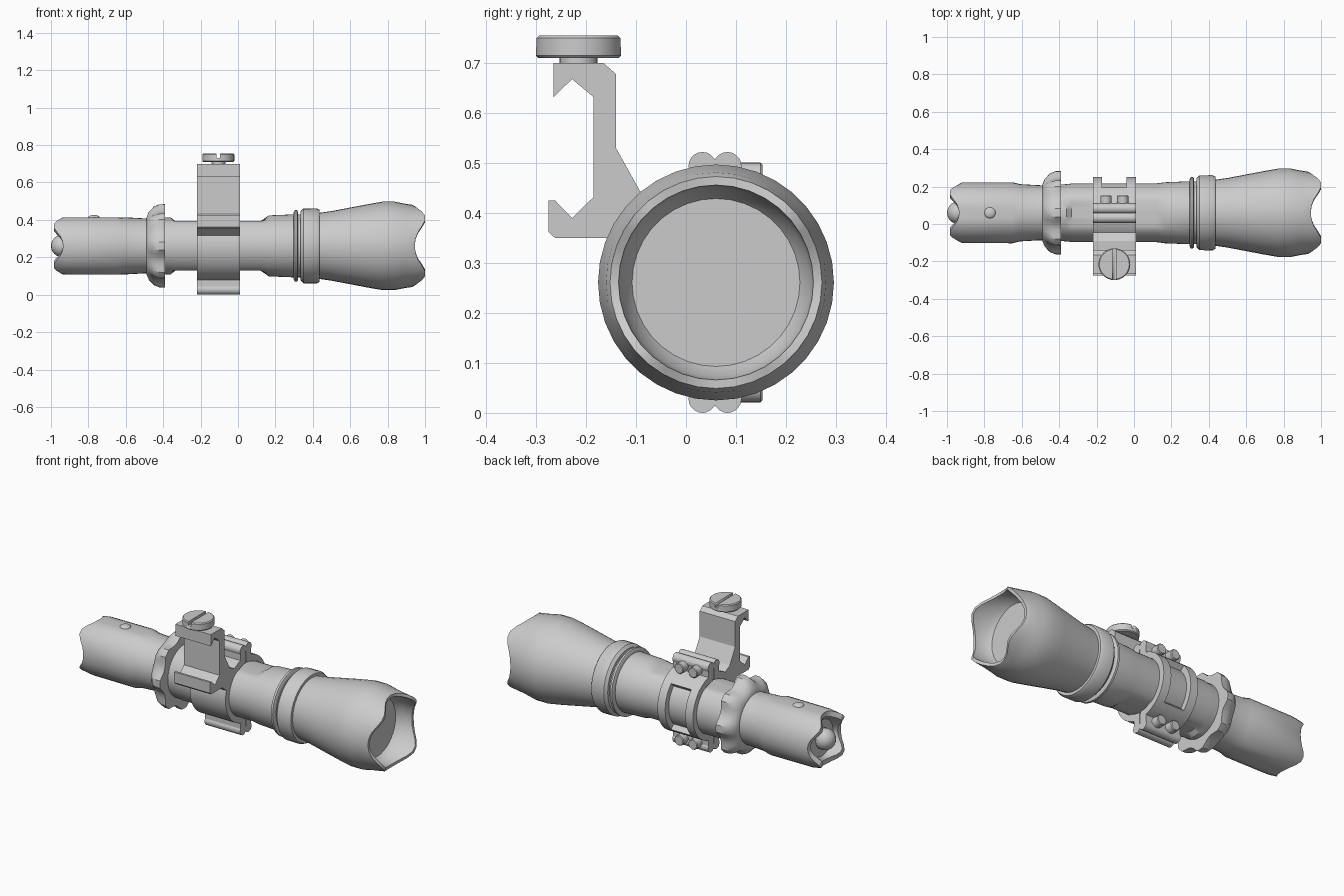
import bpy, bmesh
from math import sin, cos, pi, radians, degrees
from mathutils import Matrix, Vector

if "Cube" in bpy.data.objects:
    bpy.data.objects.remove(bpy.data.objects["Cube"])

AY, AZ = 0.06, 0.261          # long axis of the torch
X0, X1 = -0.22, 0.01          # width of the mount along x
MID = (X0 + X1) / 2


def finish(name, bm, angle=32):
    bmesh.ops.remove_doubles(bm, verts=bm.verts, dist=1e-5)
    bmesh.ops.recalc_face_normals(bm, faces=bm.faces)
    me = bpy.data.meshes.new(name)
    bm.to_mesh(me)
    bm.free()
    ob = bpy.data.objects.new(name, me)
    bpy.context.collection.objects.link(ob)
    bpy.ops.object.select_all(action='DESELECT')
    ob.select_set(True)
    bpy.context.view_layer.objects.active = ob
    bpy.ops.object.shade_smooth_by_angle(angle=radians(angle))
    return ob


def lathe(name, profile, n=36, shape=None):
    """Revolve (x, r) points around the torch axis; shape() may move each point."""
    bm = bmesh.new()
    rings = []
    for x, r in profile:
        ring = []
        for i in range(n):
            a = 2 * pi * i / n
            p = Vector((x, r * cos(a), r * sin(a)))
            if shape:
                p = shape(p, a, r)
            ring.append(bm.verts.new(p + Vector((0, AY, AZ))))
        rings.append(ring)
    for A, B in zip(rings, rings[1:]):
        for i in range(n):
            j = (i + 1) % n
            bm.faces.new((A[i], A[j], B[j], B[i]))
    bmesh.ops.dissolve_degenerate(bm, dist=1e-6, edges=bm.edges)
    return finish(name, bm)


def arc(name, x0, x1, r0, r1, a0, a1, n=14):
    """Curved strap around the torch axis, angles from +y towards +z."""
    bm = bmesh.new()
    rows = []
    for i in range(n + 1):
        a = radians(a0 + (a1 - a0) * i / n)
        rows.append([bm.verts.new((x, AY + r * cos(a), AZ + r * sin(a)))
                     for x, r in ((x0, r0), (x1, r0), (x1, r1), (x0, r1))])
    for A, B in zip(rows, rows[1:]):
        for k in range(4):
            m = (k + 1) % 4
            bm.faces.new((A[k], A[m], B[m], B[k]))
    bm.faces.new(rows[0])
    bm.faces.new(rows[-1])
    return finish(name, bm)


def cylinder(name, loc, r, depth, axis='Z', n=24, bevel=0.0):
    rot = {'X': Matrix.Rotation(pi / 2, 4, 'Y'), 'Y': Matrix.Rotation(pi / 2, 4, 'X'),
           'Z': Matrix()}[axis]
    bm = bmesh.new()
    bmesh.ops.create_cone(bm, cap_ends=True, segments=n, radius1=r, radius2=r, depth=depth,
                          matrix=Matrix.Translation(loc) @ rot)
    if bevel:
        rims = [e for e in bm.edges if any(len(f.verts) > 4 for f in e.link_faces)]
        bmesh.ops.bevel(bm, geom=rims, offset=bevel, segments=1, affect='EDGES')
    return finish(name, bm)


def box(name, lo, hi):
    bm = bmesh.new()
    lo, hi = Vector(lo), Vector(hi)
    bmesh.ops.create_cube(bm, size=1, matrix=Matrix.Translation((lo + hi) / 2)
                          @ Matrix.Diagonal((*(hi - lo), 1)))
    return finish(name, bm)


def prism(name, pts, x0, x1):
    """Extrude a (y, z) outline along x."""
    bm = bmesh.new()
    f = bm.faces.new([bm.verts.new((x0, y, z)) for y, z in pts])
    ext = bmesh.ops.extrude_face_region(bm, geom=[f])['geom']
    bmesh.ops.translate(bm, vec=(x1 - x0, 0, 0),
                        verts=[v for v in ext if isinstance(v, bmesh.types.BMVert)])
    return finish(name, bm, 20)


def ball(name, loc, r, scale=(1, 1, 1)):
    bm = bmesh.new()
    bmesh.ops.create_uvsphere(bm, u_segments=20, v_segments=12, radius=r,
                              matrix=Matrix.Translation(loc) @ Matrix.Diagonal((*scale, 1)))
    return finish(name, bm)


def scallop(a):
    """1 in the middle of each of four rim scallops, 0 on the teeth between."""
    t = degrees(a) % 90
    return max(0, 1 - (min(t, 90 - t) / 36) ** 2)


def flats(p, lim):
    p.z = max(-lim, min(lim, p.z))
    return p


# Head with scalloped rim, cavity and lens floor
def head_shape(p, a, r):
    if p.x > 0.99:
        p.x -= 0.055 * scallop(a)
    return p


lathe("head", [(0.43, 0), (0.43, 0.176), (0.50, 0.186), (0.70, 0.224), (0.77, 0.236),
               (0.84, 0.236), (0.89, 0.226), (0.93, 0.22), (1.0, 0.212), (1.0, 0.195),
               (0.89, 0.188), (0.86, 0.168), (0.86, 0)], 36, head_shape)
lathe("head_collar", [(0.335, 0), (0.335, 0.185), (0.35, 0.2), (0.42, 0.201),
                      (0.435, 0.193), (0.435, 0)])
lathe("seal_ring", [(0.298, 0.15), (0.298, 0.18), (0.304, 0.191), (0.316, 0.191),
                    (0.322, 0.18), (0.322, 0.15)])


# Body tube, flattened on the top and bottom
def body_shape(p, a, r):
    return flats(p, 0.132) if -0.34 < p.x < 0.13 else p


lathe("body_tube", [(-0.42, 0), (-0.42, 0.15), (-0.36, 0.153), (-0.335, 0.156), (0.12, 0.157),
                    (0.165, 0.163), (0.29, 0.168), (0.345, 0.168), (0.345, 0)], 48, body_shape)


# Anti-roll flange with eight shallow notches
def flange_shape(p, a, r):
    if r > 0.16:
        t = degrees(a) % 45
        k = max(0, 1 - ((t - 22.5) / 16) ** 2)
        s = 1 - 0.12 * k * (r - 0.15) / 0.07
        p.y *= s
        p.z *= s
    return p


lathe("anti_roll_flange", [(-0.49, 0), (-0.49, 0.15), (-0.478, 0.18), (-0.45, 0.21),
                           (-0.42, 0.222), (-0.39, 0.223), (-0.39, 0)], 64, flange_shape)


# Tail cap with scalloped rim and recessed end switch
def tail_shape(p, a, r):
    if p.x < -0.98:
        p.x += 0.05 * scallop(a)
    return flats(p, 0.153)


lathe("tail_cap", [(-0.92, 0), (-0.92, 0.105), (-0.985, 0.125), (-0.985, 0.154), (-0.92, 0.162),
                   (-0.65, 0.163), (-0.61, 0.153), (-0.50, 0.147), (-0.47, 0.147), (-0.47, 0)],
      36, tail_shape)
ball("tail_switch", (-0.94, AY, AZ), 0.06)
ball("side_button", (-0.77, AY, AZ + 0.152), 0.03, (1, 1, 0.45))

# Clamp: solid front half, windowed rear half
arc("clamp_front_half", X0, X1, 0.15, 0.19, 92, 268, 18)
arc("clamp_rail_left", X0, X0 + 0.05, 0.15, 0.19, -88, 88, 18)
arc("clamp_rail_right", X1 - 0.05, X1, 0.15, 0.19, -88, 88, 18)
for side, s in (("top", 1), ("bottom", -1)):
    arc(f"clamp_pad_{side}", X0, X1, 0.15, 0.19, s * 45, s * 88, 6)
    for half, y in (("front", 0.033), ("rear", 0.083)):
        z = AZ + s * 0.233
        cylinder(f"clamp_bead_{half}_{side}", (MID, y, z), 0.028, X1 - X0, 'X', 20)
        lo, hi = sorted((AZ + s * 0.16, z))
        box(f"clamp_lug_{half}_{side}", (X0, y - 0.023, lo), (X1, y + 0.023, hi))
    for i, x in enumerate((-0.15, -0.06)):
        cylinder(f"clamp_bolt_{side}_{i + 1}", (x, 0.118, AZ + s * 0.21), 0.03, 0.07, 'Y', 16,
                 0.004)

# Rail arm with upper and lower jaws
prism("rail_arm", [(-0.265, 0.70), (-0.165, 0.70), (-0.14, 0.678), (-0.14, 0.53),
                   (-0.09, 0.44), (-0.03, 0.41), (-0.10, 0.30), (-0.16, 0.35),
                   (-0.262, 0.35), (-0.275, 0.362), (-0.275, 0.425), (-0.262, 0.425),
                   (-0.228, 0.39), (-0.185, 0.432), (-0.185, 0.632), (-0.228, 0.668),
                   (-0.265, 0.632)], X0, X1)

# Slotted thumb screw
cylinder("screw_neck", (MID, -0.215, 0.70), 0.038, 0.04)
knob = cylinder("screw_knob", (MID, -0.215, 0.7325), 0.085, 0.045, n=32, bevel=0.005)
cutter = box("slot_cutter", (MID - 0.009, -0.32, 0.732), (MID + 0.009, -0.11, 0.80))
cutter.hide_render = True
mod = knob.modifiers.new("slot", 'BOOLEAN')
mod.operation, mod.object, mod.solver = 'DIFFERENCE', cutter, 'EXACT'
bpy.context.view_layer.objects.active = knob
bpy.ops.object.modifier_apply(modifier="slot")
bpy.data.objects.remove(cutter)
